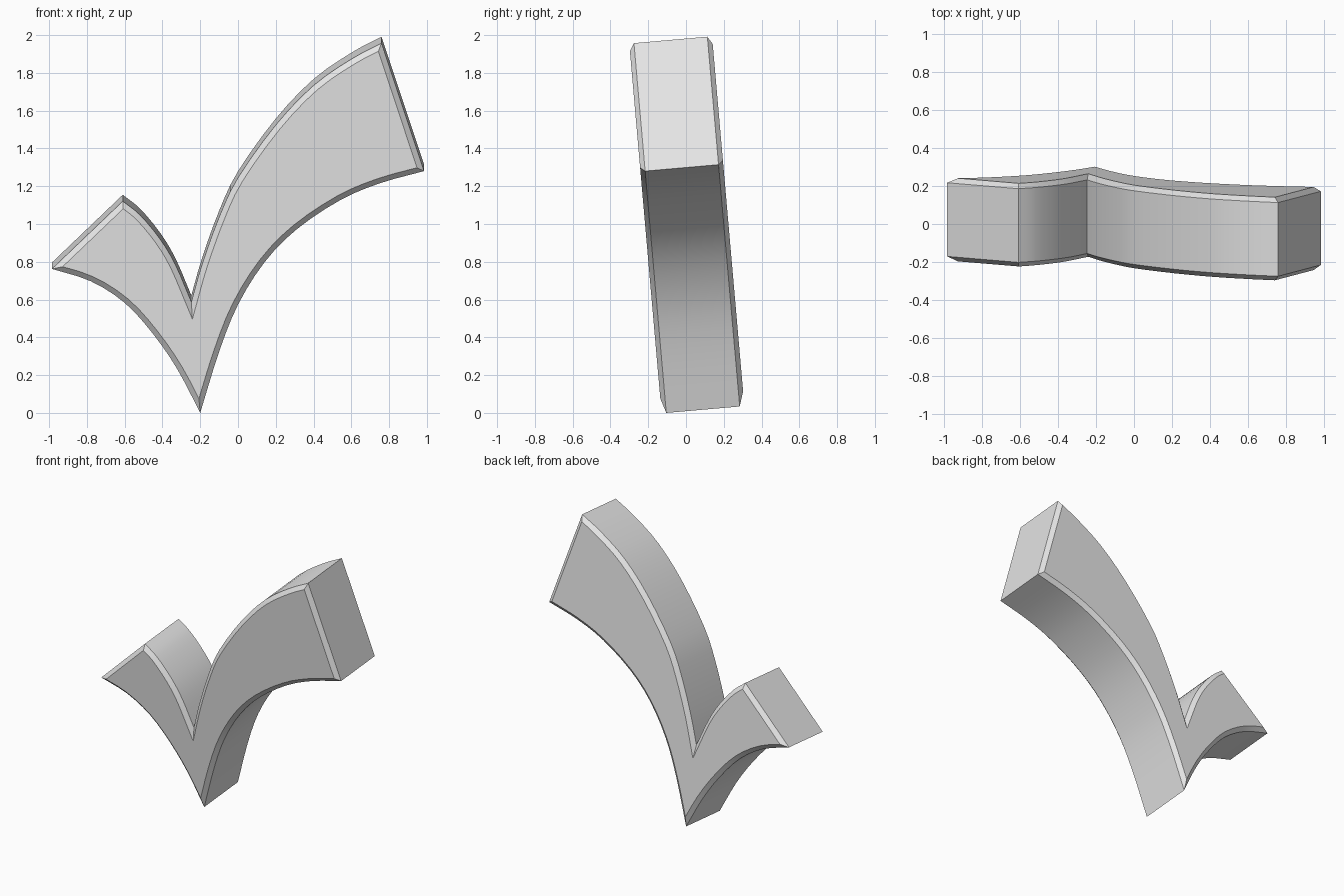
import bpy
import bmesh
from math import radians
from mathutils import Vector, Matrix

cube = bpy.data.objects.get("Cube")
if cube:
    bpy.data.objects.remove(cube, do_unlink=True)

TILT = radians(5)
RIM, FACE = 0.195, 0.22      # half depths at the rim and at the flat faces
INSET = 0.029                # chamfer width across the outline


def smooth_path(points, steps=3):
    """Curve passing through all points, without the last one."""
    p = [Vector(q) for q in points]
    p = [2 * p[0] - p[1]] + p + [2 * p[-1] - p[-2]]
    out = []
    for a, b, c, d in zip(p, p[1:], p[2:], p[3:]):
        for i in range(steps):
            t = i / steps
            out.append(0.5 * (2 * b + (c - a) * t + (2 * a - 5 * b + 4 * c - d) * t**2
                              + (3 * b - a - 3 * c + d) * t**3))
    return out


def inset_outline(points, dist):
    """Mitred inward offset of a counter-clockwise outline."""
    out = []
    for i, p in enumerate(points):
        e1 = (p - points[i - 1]).normalized()
        e2 = (points[(i + 1) % len(points)] - p).normalized()
        n1, n2 = Vector((-e1.y, e1.x)), Vector((-e2.y, e2.x))
        out.append(p + (n1 + n2) * dist / (1 + n1.dot(n2)))
    return out


# Check mark outline, counter-clockwise from the left end
short_under = [(-0.985, 0.765), (-0.78, 0.70), (-0.6, 0.585), (-0.45, 0.42),
               (-0.32, 0.23), (-0.2, 0.0)]
long_under = [(-0.2, 0.0), (-0.1, 0.325), (0.0, 0.575), (0.14, 0.8), (0.31, 0.975),
              (0.54, 1.13), (0.75, 1.22), (0.985, 1.285)]
long_top = [(0.76, 1.965), (0.6, 1.88), (0.4, 1.74), (0.2, 1.53), (0.0, 1.25),
            (-0.1, 1.04), (-0.19, 0.79), (-0.247, 0.59)]
short_top = [(-0.247, 0.59), (-0.33, 0.785), (-0.41, 0.92), (-0.517, 1.05), (-0.61, 1.125)]

outline = smooth_path(short_under) + smooth_path(long_under)
outline += [Vector(long_under[-1])] + smooth_path(long_top)
outline += smooth_path(short_top) + [Vector(short_top[-1])]
inner = inset_outline(outline, INSET)

# Chamfered slab made of four stacked outlines
bm = bmesh.new()
layers = [(-FACE, inner), (-RIM, outline), (RIM, outline), (FACE, inner)]
rings = [[bm.verts.new((p.x, y, p.y)) for p in pts] for y, pts in layers]
n = len(outline)
for r1, r2 in zip(rings, rings[1:]):
    for i in range(n):
        j = (i + 1) % n
        bm.faces.new((r1[i], r2[i], r2[j], r1[j]))
bm.faces.new(rings[0])
bm.faces.new(rings[-1][::-1])
bmesh.ops.recalc_face_normals(bm, faces=bm.faces)

# Lean the slab and stand it on the ground
bm.transform(Matrix.Translation((0, 0.09, 0)) @ Matrix.Rotation(TILT, 4, 'X'))
lowest = min(v.co.z for v in bm.verts)
bmesh.ops.translate(bm, verts=bm.verts, vec=(0, 0, -lowest))

mesh = bpy.data.meshes.new("check_mark")
bm.to_mesh(mesh)
bm.free()
check_mark = bpy.data.objects.new("check_mark", mesh)
bpy.context.collection.objects.link(check_mark)

# Plain light grey
grey = bpy.data.materials.new("light_grey")
grey.use_nodes = True
colour = (0.8, 0.8, 0.8, 1)
grey.diffuse_color = colour
grey.node_tree.nodes["Principled BSDF"].inputs["Base Color"].default_value = colour
mesh.materials.append(grey)

bpy.ops.object.select_all(action='DESELECT')
check_mark.select_set(True)
bpy.context.view_layer.objects.active = check_mark
bpy.ops.object.shade_smooth_by_angle(angle=radians(25))
